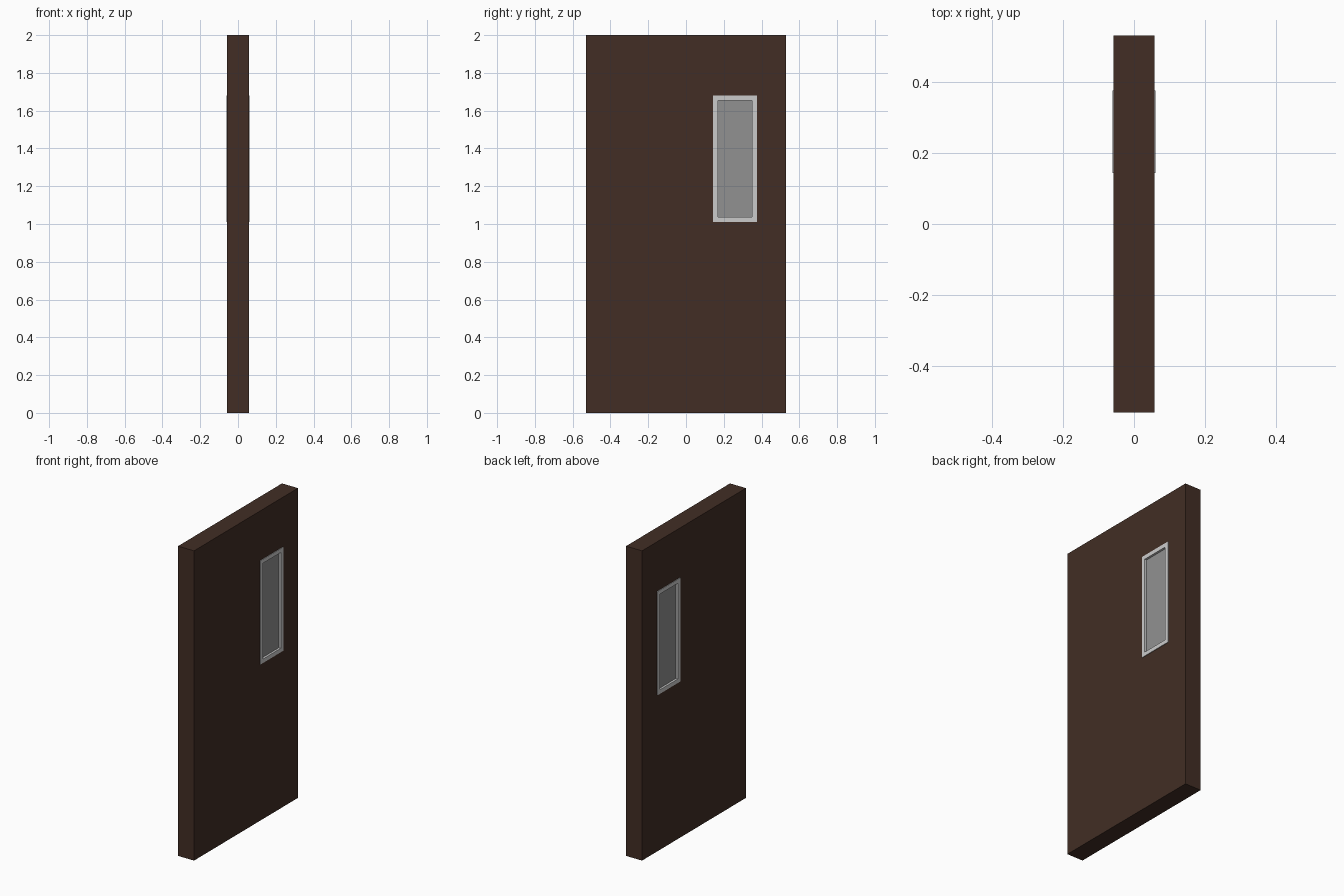
import bpy, bmesh

if "Cube" in bpy.data.objects:
    bpy.data.objects.remove(bpy.data.objects["Cube"])

# Window outline (y0, y1, z0, z1) and thicknesses
OUT = (0.143, 0.376, 1.01, 1.68)
RIM = 0.026
INN = (OUT[0] + RIM, OUT[1] - RIM, OUT[2] + RIM, OUT[3] - RIM)
DOOR_X, FRAME_X, GLASS_X = 0.057, 0.061, 0.047


def material(name, rgb):
    m = bpy.data.materials.new(name)
    m.diffuse_color = (*rgb, 1)
    m.use_nodes = True
    m.node_tree.nodes["Principled BSDF"].inputs["Base Color"].default_value = m.diffuse_color
    return m


def ring(name, half_x, outer, inner, mat):
    """Rectangular slab in the YZ plane, with an optional rectangular hole."""
    bm = bmesh.new()

    def loop(r, x):
        return [bm.verts.new((x, y, z)) for y, z in
                ((r[0], r[2]), (r[1], r[2]), (r[1], r[3]), (r[0], r[3]))]

    of, ob = loop(outer, half_x), loop(outer, -half_x)
    if inner:
        nf, nb = loop(inner, half_x), loop(inner, -half_x)
    else:
        bm.faces.new(of)
        bm.faces.new(ob)
    for i in range(4):
        j = (i + 1) % 4
        bm.faces.new((of[i], of[j], ob[j], ob[i]))
        if inner:
            bm.faces.new((nf[i], nf[j], nb[j], nb[i]))
            bm.faces.new((of[i], of[j], nf[j], nf[i]))
            bm.faces.new((ob[i], ob[j], nb[j], nb[i]))
    bmesh.ops.recalc_face_normals(bm, faces=bm.faces[:])
    me = bpy.data.meshes.new(name)
    bm.to_mesh(me)
    bm.free()
    me.materials.append(mat)
    ob_ = bpy.data.objects.new(name, me)
    bpy.context.collection.objects.link(ob_)
    return ob_


brown = material("dark brown wood", (0.054, 0.027, 0.018))
light = material("light grey metal", (0.60, 0.60, 0.60))
grey = material("grey glass", (0.283, 0.283, 0.283))

# Door slab with window opening, frame lining the opening, recessed pane
ring("door_slab", DOOR_X, (-0.53, 0.53, 0, 2), OUT, brown)
ring("window_frame", FRAME_X, OUT, INN, light)
ring("window_glass", GLASS_X, INN, None, grey)
